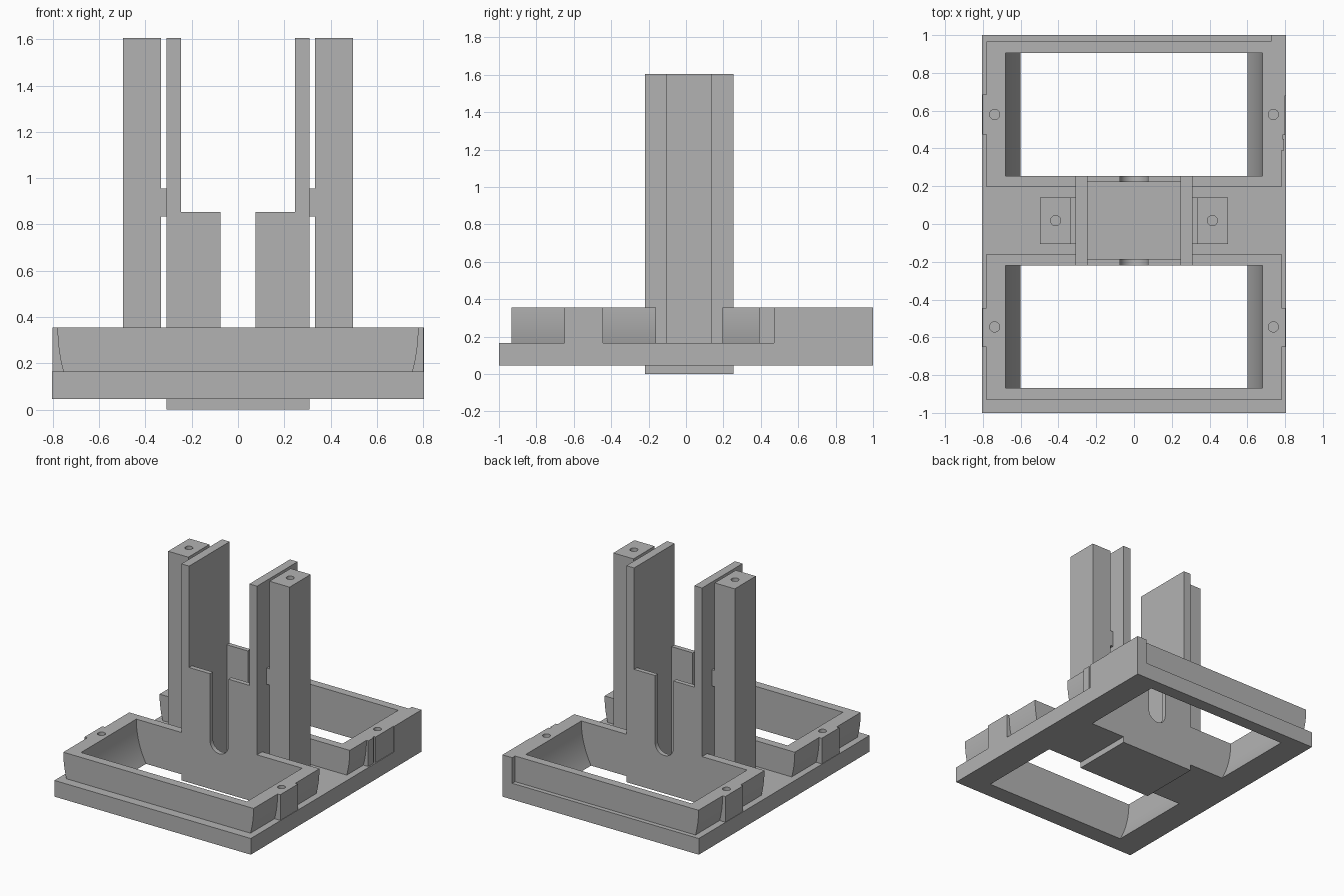
import bpy, bmesh, math
from mathutils import Vector

cube = bpy.data.objects.get("Cube")
if cube:
    bpy.data.objects.remove(cube, do_unlink=True)

grey = bpy.data.materials.new("neutral grey")
grey.use_nodes = True
COLOUR = (0.45, 0.45, 0.45, 1)
grey.diffuse_color = COLOUR
grey.node_tree.nodes["Principled BSDF"].inputs["Base Color"].default_value = COLOUR

PLATE_BOTTOM, PLATE_TOP, RIM, TOP = 0.045, 0.165, 0.355, 1.605
TOWER_X, TOWER_FRONT, TOWER_BACK = 0.31, -0.22, 0.255
parts, helpers = [], []


def prism(name, outline, axis, lo, hi, group):
    """Extrude an outline along y (outline in x, z) or z (outline in x, y)."""
    bm = bmesh.new()
    if axis == "y":
        pts = [(a, lo, b) for a, b in outline]
        step = Vector((0, hi - lo, 0))
    else:
        pts = [(a, b, lo) for a, b in outline]
        step = Vector((0, 0, hi - lo))
    face = bm.faces.new([bm.verts.new(p) for p in pts])
    res = bmesh.ops.extrude_face_region(bm, geom=[face])
    bmesh.ops.translate(bm, vec=step,
                        verts=[g for g in res["geom"] if isinstance(g, bmesh.types.BMVert)])
    bmesh.ops.recalc_face_normals(bm, faces=bm.faces)
    mesh = bpy.data.meshes.new(name)
    bm.to_mesh(mesh)
    bm.free()
    obj = bpy.data.objects.new(name, mesh)
    bpy.context.scene.collection.objects.link(obj)
    group.append(obj)
    obj.hide_render = group is helpers
    return obj


def box(name, x0, x1, y0, y1, z0, z1, group):
    return prism(name, [(x0, y0), (x1, y0), (x1, y1), (x0, y1)], "z", z0, z1, group)


def hole(x, y, z0, z1):
    r = 0.027
    ring = [(x + r * math.cos(i * math.pi / 12), y + r * math.sin(i * math.pi / 12))
            for i in range(24)]
    return prism("hole_cutter", ring, "z", z0, z1, helpers)


def combine(obj, tool, operation="DIFFERENCE"):
    mod = obj.modifiers.new(operation.lower(), "BOOLEAN")
    mod.operation = operation
    mod.solver = "EXACT"
    mod.object = tool


def side_curve(radius, z_low, steps=16):
    """Side wall arc, upright at the rim and curling inward below it."""
    drop = math.asin((RIM - z_low) / radius)
    return [(0.04 + radius * math.cos(drop * i / steps),
             RIM - radius * math.sin(drop * i / steps)) for i in range(steps + 1)]


def symmetric(half):
    return half + [(-x, z) for x, z in reversed(half)]


# Shared cutters: the two bowl openings and the tower footprint
inner = side_curve(0.64, PLATE_BOTTOM)
inner = [(inner[0][0], 0.5)] + inner + [(inner[-1][0], -0.1)]
front_opening = prism("front_opening_cutter", symmetric(inner), "y", -0.867, TOWER_FRONT, helpers)
back_opening = prism("back_opening_cutter", symmetric(inner), "y", TOWER_BACK, 0.905, helpers)
footprint = box("footprint_cutter", -TOWER_X, TOWER_X, TOWER_FRONT, TOWER_BACK, -0.1, 2, helpers)

# Base plate
plate = box("base_plate", -0.805, 0.805, -1, 1, PLATE_BOTTOM, PLATE_TOP, parts)
for cutter in (front_opening, back_opening, footprint):
    combine(plate, cutter)

# Raised frames with side tabs: (x0, x1, y0, y1)
outer = symmetric(side_curve(0.74, PLATE_TOP))
front_tabs = [(0.72, 0.802, -0.65, -0.445), (-0.802, -0.72, -0.65, -0.445)]
back_tabs = [(-0.802, -0.72, 0.475, 0.685),
             (0.72, 0.795, 0.39, 0.45),
             (0.72, 0.787, 0.45, 0.47),
             (0.72, 0.8, 0.47, 0.68),
             (0.725, 0.805, 0.68, 1)]
for name, y0, y1, opening, tabs, hole_y in (
        ("front_frame", -0.932, -0.16, front_opening, front_tabs, -0.545),
        ("back_frame", 0.195, 0.967, back_opening, back_tabs, 0.58)):
    frame = prism(name, outer, "y", y0, y1, parts)
    for a, b, c, d in tabs:
        combine(frame, box("tab_helper", a, b, c, d, PLATE_TOP, RIM, helpers), "UNION")
    combine(frame, opening)
    combine(frame, footprint)
    for side in (-1, 1):
        combine(frame, hole(side * 0.738, hole_y, 0.2, 0.5))

# Central tower: tall side plates, low front and back walls with round slots
tower = box("tower", -TOWER_X, TOWER_X, TOWER_FRONT, TOWER_BACK, 0, TOP, parts)
combine(tower, box("cavity_cutter", -0.247, 0.247, -0.185, 0.222, 0.045, 2, helpers))
combine(tower, box("gap_cutter", -0.247, 0.247, -0.5, 0.5, 0.853, 2, helpers))
slot = [(0.075 * math.cos(math.pi * (1 + i / 16)), RIM + 0.075 * math.sin(math.pi * (1 + i / 16)))
        for i in range(17)]
combine(tower, prism("slot_cutter", slot + [(0.075, 1), (-0.075, 1)], "y", -0.5, 0.5, helpers))

# Posts beside the tower, each with a bridge and a screw hole
for side, label in ((-1, "right"), (1, "left")):
    x_in, x_out = sorted((side * 0.333, side * 0.498))
    post = box(label + "_post", x_in, x_out, -0.107, 0.14, PLATE_TOP, TOP, parts)
    combine(post, hole(side * 0.415, 0.018, 1.4, 2))
    b0, b1 = sorted((side * TOWER_X, side * 0.333))
    box(label + "_bridge", b0, b1, -0.107, 0.14, 0.835, 0.955, parts)

# Bake the cuts, remove the helpers, colour and shade
bpy.context.view_layer.update()
graph = bpy.context.evaluated_depsgraph_get()
baked = [bpy.data.meshes.new_from_object(p.evaluated_get(graph)) for p in parts]
for part, mesh in zip(parts, baked):
    part.modifiers.clear()
    part.data = mesh
    mesh.name = part.name
    mesh.materials.clear()
    mesh.materials.append(grey)
    for poly in mesh.polygons:
        poly.material_index = 0
for helper in helpers:
    bpy.data.objects.remove(helper, do_unlink=True)
for obj in bpy.context.scene.objects:
    obj.select_set(obj in parts)
bpy.context.view_layer.objects.active = parts[0]
bpy.ops.object.shade_smooth_by_angle(angle=math.radians(30))
